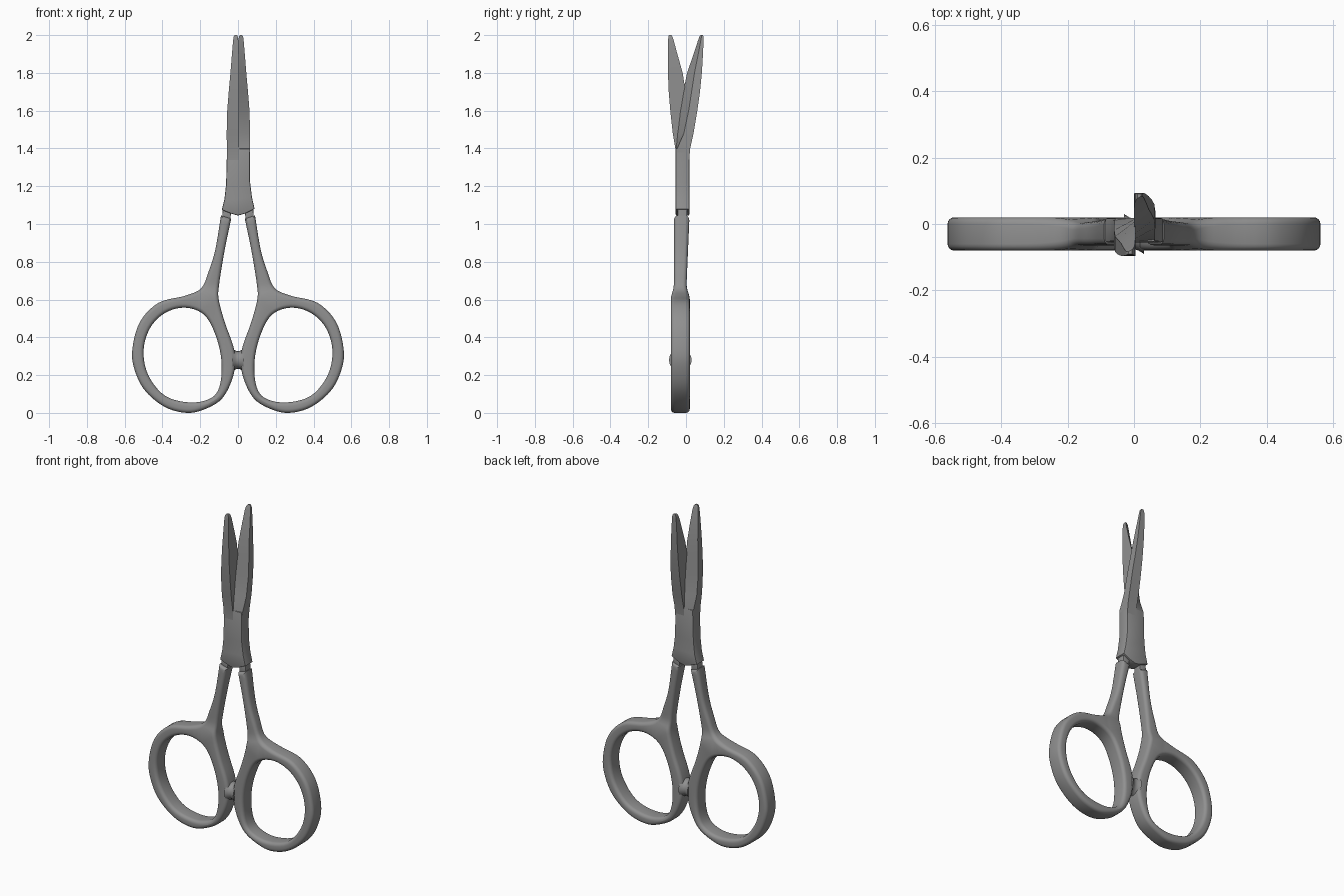
import bpy, bmesh, math
from mathutils import Vector

if "Cube" in bpy.data.objects:
    bpy.data.objects.remove(bpy.data.objects["Cube"])

steel = bpy.data.materials.new("grey_steel")
steel.diffuse_color = (0.28, 0.28, 0.28, 1)
steel.use_nodes = True
steel.node_tree.nodes["Principled BSDF"].inputs["Base Color"].default_value = steel.diffuse_color


def finish(bm, name, angle=35):
    bmesh.ops.recalc_face_normals(bm, faces=bm.faces[:])
    mesh = bpy.data.meshes.new(name)
    bm.to_mesh(mesh)
    bm.free()
    mesh.materials.append(steel)
    ob = bpy.data.objects.new(name, mesh)
    bpy.context.collection.objects.link(ob)
    bpy.ops.object.select_all(action='DESELECT')
    ob.select_set(True)
    bpy.context.view_layer.objects.active = ob
    bpy.ops.object.shade_smooth_by_angle(angle=math.radians(angle))
    return ob


def spline(pts, closed, n=5):
    """Smooth curve through the points."""
    p = [Vector(q) for q in pts]
    if closed:
        p = [p[-1]] + p + p[:2]
    else:
        p = [2 * p[0] - p[1]] + p + [2 * p[-1] - p[-2]]
    out = []
    for a, b, c, d in zip(p, p[1:], p[2:], p[3:]):
        for i in range(n):
            t = i / n
            out.append(0.5 * (2 * b + (c - a) * t + (2 * a - 5 * b + 4 * c - d) * t * t
                              + (3 * b - a - 3 * c + d) * t ** 3))
    if not closed:
        out.append(p[-2])
    return out


def inset(loop, d):
    """Mitred inward offset of a closed loop (negative d goes outward)."""
    area = sum(a.x * b.y - b.x * a.y for a, b in zip(loop, loop[1:] + loop[:1]))
    s = 1 if area > 0 else -1
    out = []
    for i, p in enumerate(loop):
        e1 = (p - loop[i - 1]).normalized()
        e2 = (loop[(i + 1) % len(loop)] - p).normalized()
        n1, n2 = Vector((-e1.y, e1.x)), Vector((-e2.y, e2.x))
        m = (n1 + n2) / max(0.4, 1 + n1.dot(n2))
        out.append(p + m * d * s)
    return out


def rounded_plate(name, outer, holes, yspan, r, seg=4):
    """Plate in the xz plane with rounded rims; yspan(z) gives its front and back."""
    bm = bmesh.new()
    caps = [[], []]
    for loop, sign in [(outer, 1)] + [(h, -1) for h in holes]:
        rings = []
        levels = [(-1, k) for k in range(seg, -1, -1)] + [(1, k) for k in range(seg + 1)]
        for side, k in levels:
            a = math.pi / 2 * k / seg
            ring = []
            for p in inset(loop, sign * r * (1 - math.cos(a))):
                y0, y1 = yspan(p.y)
                y = (y0 + y1) / 2 + side * ((y1 - y0) / 2 - r + r * math.sin(a))
                ring.append(bm.verts.new((p.x, y, p.y)))
            rings.append(ring)
        n = len(loop)
        for a, b in zip(rings, rings[1:]):
            for i in range(n):
                j = (i + 1) % n
                bm.faces.new((a[i], a[j], b[j], b[i]))
        for cap, ring in zip(caps, (rings[0], rings[-1])):
            cap += [bm.edges.get((ring[i], ring[(i + 1) % n])) for i in range(n)]
    for cap in caps:
        bmesh.ops.triangle_fill(bm, use_beauty=True, edges=cap, normal=(0, -1, 0))
    return finish(bm, name)


def loft(name, sections, angle=30):
    bm = bmesh.new()
    rings = [[bm.verts.new(p) for p in s] for s in sections]
    n = len(rings[0])
    for a, b in zip(rings, rings[1:]):
        for i in range(n):
            j = (i + 1) % n
            bm.faces.new((a[i], a[j], b[j], b[i]))
    bm.faces.new(rings[0])
    bm.faces.new(rings[-1])
    return finish(bm, name, angle)


# Finger loops with their shanks
GRIP = [(-.09, 1.045), (-.12, .865), (-.155, .75), (-.195, .66), (-.28, .62), (-.42, .583),
        (-.52, .48), (-.56, .33), (-.545, .22), (-.49, .115), (-.385, .03), (-.27, .0),
        (-.175, .02), (-.085, .075), (-.03, .18), (-.014, .28), (-.027, .36), (-.07, .48),
        (-.102, .6), (-.1, .68), (-.07, .865), (-.036, 1.028)]
HOLE = [(-.28, .557), (-.18, .52), (-.12, .415), (-.088, .28), (-.095, .15), (-.14, .08),
        (-.25, .055), (-.385, .09), (-.475, .2), (-.5, .33), (-.465, .45), (-.385, .53)]


def grip_span(z):
    t = min(1, max(0, (z - .6) / .08))
    t = t * t * (3 - 2 * t)
    u = min(1, max(0, (z - .66) / .37))
    return -.08 + .016 * t, .02 + t * (.016 * u - .018)


for side, s in (("left", 1), ("right", -1)):
    flip = lambda pts: [(s * x, z) for x, z in pts]
    rounded_plate(side + "_handle", spline(flip(GRIP), False), [spline(flip(HOLE), True)],
                  grip_span, .02)
    # Narrow neck between the handle and the blade root
    neck = [Vector(p) for p in flip([(-.084, 1.03), (-.08, 1.085), (-.035, 1.075), (-.042, 1.015)])]
    rounded_plate(side + "_neck", neck, [], lambda z: (-.044, .006), .004, 2)

# Small stop joining the two finger loops
stop = [[(x, -.03 + r * math.cos(a * math.pi / 10), .28 + r * math.sin(a * math.pi / 10))
         for a in range(20)] for x, r in ((-.03, .06), (-.014, .05), (0, .046), (.014, .05), (.03, .06))]
loft("loop_stop", stop, 40)

# Blade root: block with a rounded lower end
ROOT = [(-.058, 1.4), (-.063, 1.21), (-.072, 1.13), (-.086, 1.075), (-.037, 1.055), (0, 1.045),
        (.037, 1.055), (.088, 1.08), (.074, 1.14), (.064, 1.22), (.062, 1.4)]
rounded_plate("blade_root", [Vector(p) for p in ROOT], [], lambda z: (-.055, .018), .006, 2)

# Blades: z, outer x, inner x, cutting edge y, spine y, bevel fraction
BLADE = [(1.34, .061, 0, -.054, .017, .02), (1.4, .063, 0, -.054, .022, .1),
         (1.48, .064, 0, -.046, .04, .4), (1.6, .061, 0, -.032, .06, .5),
         (1.7, .053, 0, -.015, .074, .5), (1.8, .044, 0, .006, .084, .5),
         (1.9, .036, 0, .04, .09, .5), (1.97, .03, .002, .063, .093, .5),
         (1.992, .027, .005, .071, .093, .5), (2.0, .021, .01, .077, .09, .5)]
right, left = [], []
for z, xo, xi, y0, y1, f in BLADE:
    sec = [(xi, y0), (xo, y0 + f * (y1 - y0)), (xo, y1), (xi, y1)]
    shift = -.037 * (2 - z) / .64
    right.append([(x, y, z) for x, y in sec])
    left.append([(.004 - x, shift - y, z) for x, y in sec])
loft("right_blade", right)
loft("left_blade", left)
